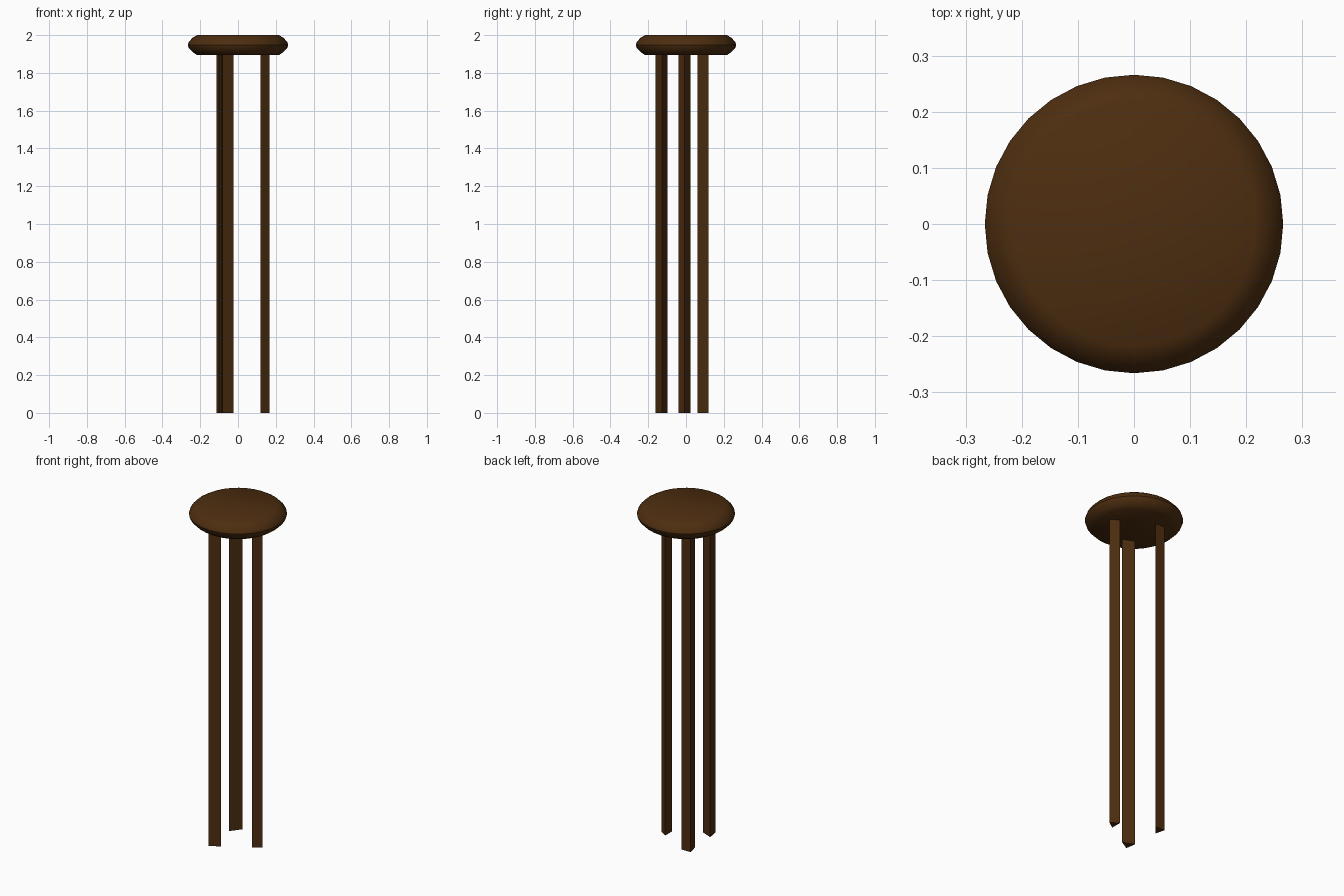
import bpy, bmesh, math

if "Cube" in bpy.data.objects:
    bpy.data.objects.remove(bpy.data.objects["Cube"])

wood = bpy.data.materials.new("dark_brown_wood")
wood.diffuse_color = (0.075, 0.027, 0.005, 1)
wood.use_nodes = True
wood.node_tree.nodes["Principled BSDF"].inputs["Base Color"].default_value = wood.diffuse_color


def make_object(name, bm):
    bmesh.ops.recalc_face_normals(bm, faces=bm.faces)
    me = bpy.data.meshes.new(name)
    bm.to_mesh(me)
    bm.free()
    me.materials.append(wood)
    ob = bpy.data.objects.new(name, me)
    bpy.context.collection.objects.link(ob)
    return ob


def lathe(name, profile, sides):
    bm = bmesh.new()
    rings = []
    for r, z in profile:
        rings.append([bm.verts.new((r * math.cos(2 * math.pi * i / sides),
                                    r * math.sin(2 * math.pi * i / sides), z))
                      for i in range(sides)])
    for a, b in zip(rings, rings[1:]):
        for i in range(sides):
            j = (i + 1) % sides
            bm.faces.new((a[i], a[j], b[j], b[i]))
    bm.faces.new(rings[0])
    bm.faces.new(rings[-1])
    return make_object(name, bm)


def prism(name, outline, z0, z1):
    bm = bmesh.new()
    low = [bm.verts.new((x, y, z0)) for x, y in outline]
    high = [bm.verts.new((x, y, z1)) for x, y in outline]
    n = len(outline)
    bm.faces.new(low)
    bm.faces.new(high)
    for i in range(n):
        j = (i + 1) % n
        bm.faces.new((low[i], low[j], high[j], high[i]))
    return make_object(name, bm)


# round cushion-edged seat
seat = lathe("seat", [(0.217, 1.895), (0.240, 1.910), (0.260, 1.931), (0.266, 1.948),
                      (0.260, 1.965), (0.240, 1.986), (0.217, 2.0)], 32)
bpy.context.view_layer.objects.active = seat
seat.select_set(True)
bpy.ops.object.shade_smooth_by_angle(angle=math.radians(35))
seat.select_set(False)

# three triangular legs, each with its apex facing outwards
legs = {
    "right_leg": [(0.168, -0.007), (0.12, 0.025), (0.12, -0.04)],
    "back_leg": [(-0.115, 0.12), (-0.10, 0.06), (-0.053, 0.12)],
    "front_leg": [(-0.081, -0.161), (-0.023, -0.127), (-0.091, -0.098)],
}
for name, outline in legs.items():
    prism(name, outline, 0.0, 1.9)
